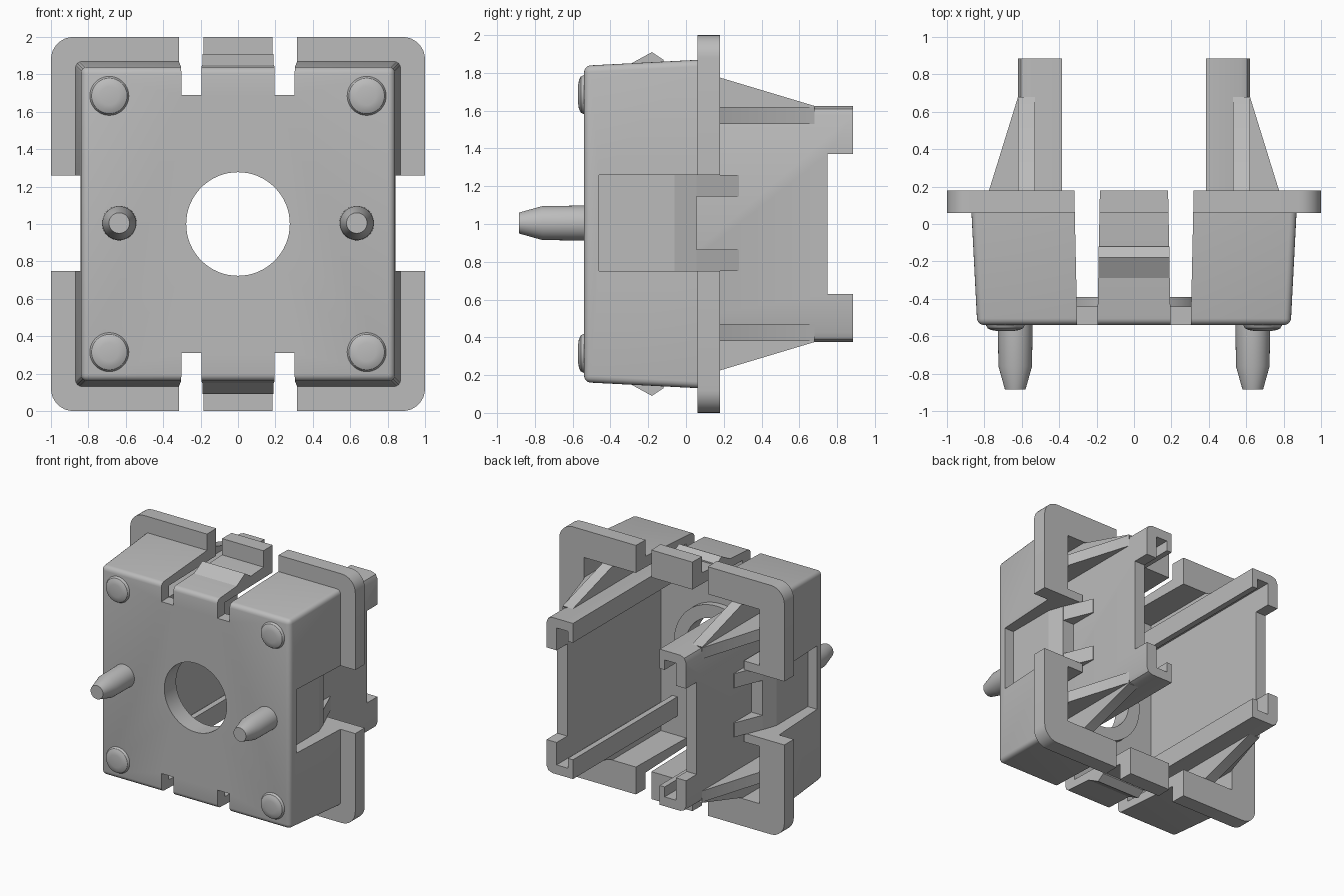
import bpy, bmesh, math
from mathutils import Matrix, Vector

if "Cube" in bpy.data.objects:
    bpy.data.objects.remove(bpy.data.objects["Cube"])

grey = bpy.data.materials.new("moulded_grey")
grey.use_nodes = True
grey.diffuse_color = (0.5, 0.5, 0.5, 1)
grey.node_tree.nodes["Principled BSDF"].inputs["Base Color"].default_value = (0.5, 0.5, 0.5, 1)

# All helpers use z measured from the middle of the model
MID = 1.0


def finish(name, bm):
    bmesh.ops.recalc_face_normals(bm, faces=bm.faces)
    mesh = bpy.data.meshes.new(name)
    bm.to_mesh(mesh)
    bm.free()
    mesh.materials.append(grey)
    ob = bpy.data.objects.new(name, mesh)
    bpy.context.collection.objects.link(ob)
    ob.location.z = MID
    return ob


def prism(name, axis, pts, lo, hi, sx=1, sz=1):
    """Extrude a 2D outline along an axis; sx and sz flip it to other sides."""
    place = {"x": lambda a, b, t: (t, a, b),
             "y": lambda a, b, t: (a, t, b),
             "z": lambda a, b, t: (a, b, t)}[axis]
    bm = bmesh.new()
    rings = []
    for t in (lo, hi):
        ring = []
        for a, b in pts:
            x, y, z = place(a, b, t)
            ring.append(bm.verts.new((sx * x, y, sz * z)))
        rings.append(ring)
        bm.faces.new(ring)
    n = len(pts)
    for i in range(n):
        j = (i + 1) % n
        bm.faces.new((rings[0][i], rings[0][j], rings[1][j], rings[1][i]))
    return finish(name, bm)


def box(name, x0, x1, y0, y1, z0, z1, sx=1, sz=1):
    return prism(name, "z", [(x0, y0), (x1, y0), (x1, y1), (x0, y1)], z0, z1, sx, sz)


def lathe(name, profile, x, z, steps=40):
    """Spin (radius, y) points about a front-to-back axis."""
    bm = bmesh.new()
    vs = [bm.verts.new((r, y, 0)) for r, y in profile]
    edges = [bm.edges.new(p) for p in zip(vs, vs[1:])]
    bmesh.ops.spin(bm, geom=vs + edges, cent=(0, 0, 0), axis=(0, 1, 0),
                   angle=math.tau, steps=steps)
    bmesh.ops.remove_doubles(bm, verts=bm.verts, dist=0.0001)
    bmesh.ops.translate(bm, verts=bm.verts, vec=(x, 0, z))
    return finish(name, bm)


def combine(target, other, operation):
    other.hide_render = True
    mod = target.modifiers.new("combine", "BOOLEAN")
    mod.operation = operation
    mod.solver = "EXACT"
    mod.object = other
    bpy.context.view_layer.objects.active = target
    bpy.ops.object.modifier_apply(modifier=mod.name)
    bpy.data.objects.remove(other)


def cut(target, other):
    combine(target, other, "DIFFERENCE")


SIDES = (1, -1)
FRONT, PLATE_BACK, FLANGE_F, FLANGE_B = -0.54, -0.44, 0.06, 0.18
INNER = 0.78

# Tapered housing with softened front edges
bm = bmesh.new()
bmesh.ops.create_cube(bm, size=2)
for v in bm.verts:
    s = 0.838 if v.co.y < 0 else 0.87
    v.co = (v.co.x * s, FRONT if v.co.y < 0 else FLANGE_F + 0.02, v.co.z * s)
soft = [e for e in bm.edges if min(v.co.y for v in e.verts) < -0.5]
bmesh.ops.bevel(bm, geom=soft, offset=0.035, segments=4, profile=0.5, affect="EDGES")
housing = finish("housing", bm)

# Rounded square flange
r = 0.12
corners = []
for k, (cx, cz) in enumerate(((1, 1), (-1, 1), (-1, -1), (1, -1))):
    for i in range(9):
        a = math.radians(90 * k + 90 * i / 8)
        corners.append((cx * (1 - r) + r * math.cos(a), cz * (1 - r) + r * math.sin(a)))
combine(housing, prism("flange", "y", corners, FLANGE_F, FLANGE_B), "UNION")

# Cavity and centre hole
cut(housing, box("cavity_cutter", -INNER, INNER, PLATE_BACK, 0.5, -INNER, INNER))
cut(housing, lathe("hole_cutter", [(0, -1), (0.277, -1), (0.277, 0), (0, 0)], 0, 0, 64))

# Slots beside the snap tabs and notches in the side walls
for s in SIDES:
    for sz in SIDES:
        cut(housing, prism("slot_cutter", "z",
                           [(0.197, -0.6), (0.302, -0.6), (0.322, 0.3), (0.18, 0.3)],
                           0.69, 1.2, s, sz))
    cut(housing, box("notch_cutter", 0.7, 1.2, -0.46, 0.5, -0.25, 0.26, s))
housing.name = "housing"

# Raised rim around the hole behind the front plate
lathe("hole_rim", [(0.277, -0.45), (0.38, -0.45), (0.38, -0.39),
                   (0.277, -0.39), (0.277, -0.45)], 0, 0, 64)

# Snap ridges on the top and bottom tabs
for sz in SIDES:
    prism("snap_ridge", "x", [(-0.29, 0.83), (-0.29, 0.85), (-0.18, 0.91),
                              (-0.12, 0.87), (-0.12, 0.83)], -0.19, 0.19, 1, sz)

for s in SIDES:
    # C-shaped guide rail with the rear edge relieved in the middle
    half = [(0.53, 0.55), (0.43, 0.55), (0.43, 0.47), (0.385, 0.47),
            (0.385, 0.625), (0.57, 0.625), (0.605, 0.61), (0.62, 0.575)]
    outline = half + [(x, -z) for x, z in reversed(half)]
    rail = prism("guide_rail", "y", outline, PLATE_BACK - 0.01, 0.885, s)
    cut(rail, box("relief_cutter", 0.3, 0.8, 0.75, 1, -0.37, 0.37, s))

    # Recessed pocket behind each side notch
    box("pocket_floor", 0.70, 0.76, -0.46, -0.06, -0.26, 0.27, s)
    for z0, z1 in ((-0.32, -0.25), (0.26, 0.33)):
        box("pocket_wall", 0.64, 0.80, -0.45, FLANGE_B, z0, z1, s)

    # Wedges that brace the pocket against the rail
    prism("pocket_brace", "z", [(0.60, -0.06), (0.76, -0.06), (0.72, 0.055), (0.60, 0.055)],
          -0.25, 0.26, s)
    for z0, z1 in ((-0.25, -0.135), (0.145, 0.26)):
        prism("brace_wedge", "z", [(0.60, 0.05), (0.72, 0.05), (0.625, 0.28), (0.60, 0.28)],
              z0, z1, s)

    # Gussets from the rail corners to the flange
    for sz in SIDES:
        prism("upright_gusset", "x", [(PLATE_BACK, 0.56), (PLATE_BACK, 0.79), (0.16, 0.79),
                                      (0.18, 0.775), (0.68, 0.625), (0.65, 0.56)],
              0.53, 0.62, s, sz)
        prism("level_gusset", "z", [(0.56, PLATE_BACK), (0.79, PLATE_BACK), (0.79, 0.16),
                                    (0.775, 0.18), (0.62, 0.68), (0.56, 0.65)],
              0.53, 0.62, s, sz)
        # Domed feet on the front
        lathe("foot", [(0, -0.572), (0.05, -0.571), (0.075, -0.567), (0.095, -0.557),
                       (0.107, -0.535), (0, -0.535)], s * 0.688, sz * 0.685)

    # Tapered locating pins
    lathe("locating_pin", [(0, -0.885), (0.055, -0.885), (0.09, -0.76),
                           (0.093, -0.5), (0, -0.5)], s * 0.635, 0.005)

# Smooth the round surfaces, keep the corners crisp
bpy.ops.object.select_all(action="DESELECT")
for ob in bpy.context.collection.objects:
    if ob.type == "MESH" and ob.data.materials and ob.data.materials[0] == grey:
        ob.select_set(True)
        bpy.context.view_layer.objects.active = ob
bpy.ops.object.shade_smooth_by_angle(angle=math.radians(30))
